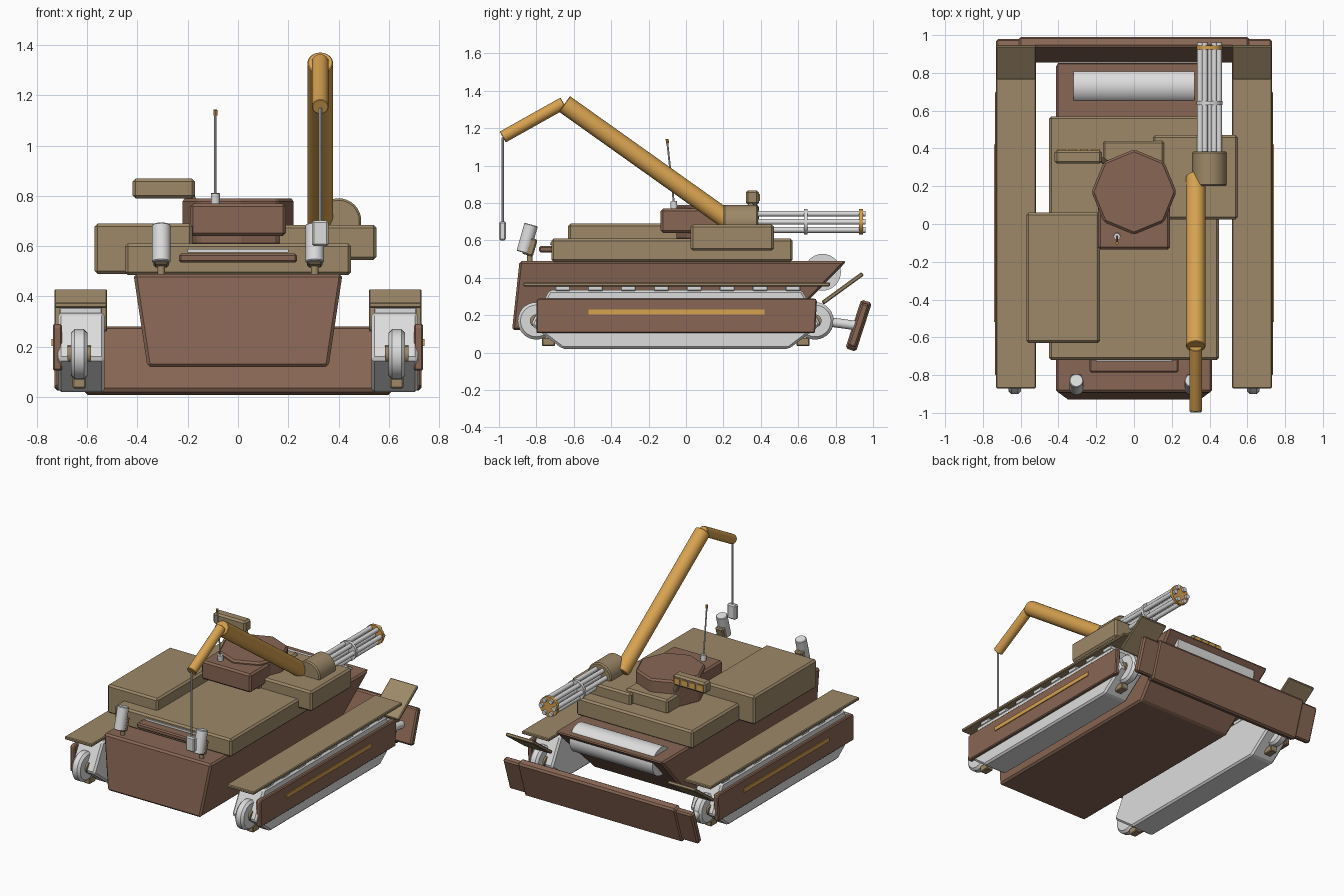
import bpy, bmesh, math
from mathutils import Vector, Matrix

if "Cube" in bpy.data.objects:
    bpy.data.objects.remove(bpy.data.objects["Cube"])

def mat(name, r, g, b):
    m = bpy.data.materials.new(name)
    m.diffuse_color = (r, g, b, 1)
    m.use_nodes = True
    m.node_tree.nodes["Principled BSDF"].inputs["Base Color"].default_value = m.diffuse_color
    return m

TAN = mat("tan", 0.34, 0.25, 0.14)
BROWN = mat("brown", 0.25, 0.135, 0.09)
WHITE = mat("light_grey", 0.72, 0.72, 0.72)
ORANGE = mat("orange", 0.68, 0.36, 0.08)

def finish(bm, name, m, bevel=0.0, smooth=False):
    bmesh.ops.recalc_face_normals(bm, faces=bm.faces)
    me = bpy.data.meshes.new(name)
    bm.to_mesh(me)
    bm.free()
    me.materials.append(m)
    ob = bpy.data.objects.new(name, me)
    bpy.context.collection.objects.link(ob)
    if bevel:
        b = ob.modifiers.new("bevel", 'BEVEL')
        b.width, b.segments, b.limit_method = bevel, 1, 'ANGLE'
    if smooth:
        bpy.ops.object.select_all(action='DESELECT')
        ob.select_set(True)
        bpy.context.view_layer.objects.active = ob
        bpy.ops.object.shade_smooth_by_angle(angle=math.radians(35))
    return ob

def box(name, m, x, y, z, bevel=0.012, tilt=0):
    """Box from (min, max) ranges, optionally tilted about the x axis."""
    c = Vector([(a + b) / 2 for a, b in (x, y, z)])
    s = [b - a for a, b in (x, y, z)]
    bm = bmesh.new()
    bmesh.ops.create_cube(bm, size=1, matrix=Matrix.Translation(c)
                          @ Matrix.Rotation(math.radians(tilt), 4, 'X') @ Matrix.Diagonal((*s, 1)))
    return finish(bm, name, m, bevel)

def rod(name, m, a, b, r, n=24, bevel=0.0, spin=0.0):
    """Cylinder between two points."""
    a, b = Vector(a), Vector(b)
    d = b - a
    M = (Matrix.Translation((a + b) / 2) @ d.to_track_quat('Z', 'Y').to_matrix().to_4x4()
         @ Matrix.Rotation(spin, 4, 'Z'))
    bm = bmesh.new()
    bmesh.ops.create_cone(bm, cap_ends=True, segments=n, radius1=r, radius2=r,
                          depth=d.length, matrix=M)
    return finish(bm, name, m, bevel, n > 8)

def prism(name, m, pts, x0, x1, width=None, bevel=0.012):
    """Side profile (y, z) extruded along x; width(z) optionally gives the half width."""
    bm = bmesh.new()
    rings = []
    for side, x in ((-1, x0), (1, x1)):
        rings.append([bm.verts.new((side * width(z) if width else x, y, z)) for y, z in pts])
        bm.faces.new(rings[-1])
    n = len(pts)
    for i in range(n):
        j = (i + 1) % n
        bm.faces.new((rings[0][i], rings[0][j], rings[1][j], rings[1][i]))
    return finish(bm, name, m, bevel)

# hull with tapered sides
prism("hull", BROWN, [(-0.93, 0.12), (-0.89, 0.49), (0.86, 0.49), (0.5, 0.12)], 0, 0,
      lambda z: 0.36 + (z - 0.12) * 0.15)
rod("nose_roller", WHITE, (-0.32, 0.73, 0.43), (0.32, 0.73, 0.43), 0.098, 32)

# deck and superstructure
box("deck", TAN, (-0.45, 0.45), (-0.72, 0.57), (0.485, 0.61))
box("left_deck_box", TAN, (-0.57, -0.18), (-0.63, 0.06), (0.49, 0.69))
box("right_deck_box", TAN, (0.10, 0.55), (0.025, 0.47), (0.545, 0.685))
box("turret_rear_box", TAN, (-0.165, 0.16), (0.25, 0.44), (0.6, 0.7))
box("turret_body", BROWN, (-0.19, 0.19), (-0.135, 0.15), (0.64, 0.77))
rod("turret_octagon", BROWN, (0, 0.17, 0.6), (0, 0.17, 0.79), 0.225, 8, 0.012)
box("rear_bar", BROWN, (-0.235, 0.235), (-0.785, -0.71), (0.535, 0.57), 0.008)
box("rear_strip", WHITE, (-0.2, 0.2), (-0.727, -0.71), (0.575, 0.588), 0)

# sensor head with orange lenses
box("sensor_head", TAN, (-0.42, -0.17), (0.32, 0.39), (0.79, 0.868))
rod("sensor_post", TAN, (-0.19, 0.35, 0.8), (-0.12, 0.31, 0.68), 0.015, 12)
for i in range(4):
    x = -0.385 + i * 0.06
    box("sensor_lens", ORANGE, (x - 0.022, x + 0.022), (0.387, 0.396), (0.81, 0.848), 0)

# antenna
rod("antenna_base", WHITE, (-0.09, -0.063, 0.765), (-0.09, -0.066, 0.81), 0.018, 12)
rod("antenna_rod", WHITE, (-0.09, -0.066, 0.81), (-0.09, -0.1, 1.125), 0.005, 8)
rod("antenna_tip", ORANGE, (-0.09, -0.0985, 1.12), (-0.09, -0.101, 1.142), 0.008, 8)

# crane
CX = 0.327
rod("crane_boom", ORANGE, (CX, 0.25, 0.69), (CX, -0.65, 1.33), 0.051, 32, 0.004)
rod("crane_jib", ORANGE, (CX, -0.655, 1.335), (CX, -0.98, 1.153), 0.033, 24, 0.003)
rod("crane_cable", WHITE, (CX, -0.98, 1.15), (CX, -0.98, 0.695), 0.006, 8)
box("crane_weight", WHITE, (CX - 0.033, CX + 0.033), (-0.999, -0.963), (0.6, 0.702), 0.008)

# rotary gun
GX, GZ = 0.4, 0.7
rod("gun_mount", TAN, (GX, 0.2, GZ), (GX, 0.385, GZ), 0.09, 32, 0.008)
for i in range(6):
    a = i * math.pi / 3
    x, z = GX + 0.05 * math.cos(a), GZ + 0.05 * math.sin(a)
    rod("gun_barrel", WHITE, (x, 0.37, z), (x, 0.96, z), 0.0155, 12)
rod("gun_spindle", WHITE, (GX, 0.37, GZ), (GX, 0.94, GZ), 0.016, 12)
rod("gun_middle_ring", WHITE, (GX, 0.63, GZ), (GX, 0.65, GZ), 0.069, 24)
rod("gun_muzzle_ring", ORANGE, (GX, 0.925, GZ), (GX, 0.945, GZ), 0.069, 24)

# everything mirrored left and right
POD = [(-0.83, 0.15), (-0.66, 0.02), (0.55, 0.02), (0.72, 0.15), (0.62, 0.335), (-0.73, 0.335)]
PANEL = [(-0.8, 0.105), (0.69, 0.105), (0.7, 0.28), (0.69, 0.29), (-0.79, 0.29), (-0.8, 0.28)]
for s, side in ((-1, "left"), (1, "right")):
    def span(a, b):
        return tuple(sorted((s * a, s * b)))
    # track pod, side panel and stripe
    prism(side + "_track_pod", WHITE, POD, *span(0.53, 0.715))
    prism(side + "_side_panel", BROWN, PANEL, *span(0.70, 0.736), bevel=0.006)
    box(side + "_panel_stripe", ORANGE, span(0.73, 0.742), (-0.52, 0.42), (0.203, 0.231), 0)
    # fender, teeth under it and raised flap
    box(side + "_fender", TAN, span(0.52, 0.73), (-0.87, 0.77), (0.355, 0.376), 0.005)
    for i in range(8):
        y = -0.66 + i * 0.176
        box(side + "_track_tooth", WHITE, span(0.54, 0.71), (y - 0.04, y + 0.04), (0.33, 0.357), 0.004)
    box(side + "_flap", TAN, span(0.52, 0.73), (0.705, 0.97), (0.333, 0.355), 0.005, 36)
    # end wheels with hubs
    for y in (-0.8, 0.69):
        rod(side + "_wheel", WHITE, (s * 0.598, y, 0.17), (s * 0.664, y, 0.17), 0.1, 28, 0.015)
        rod(side + "_wheel_hub", TAN, (s * 0.585, y, 0.17), (s * 0.677, y, 0.17), 0.035, 16)
    box(side + "_wheel_scraper", TAN, span(0.605, 0.657), (-0.77, -0.7), (0.035, 0.08), 0.005)
    box(side + "_front_scraper", TAN, span(0.605, 0.657), (0.59, 0.66), (0.035, 0.08), 0.005)
    # blade arm
    rod(side + "_blade_arm", WHITE, (s * 0.63, 0.69, 0.175), (s * 0.63, 0.91, 0.145), 0.025, 16)
    # lamps
    rod(side + "_lamp", WHITE, (s * 0.305, -0.87, 0.535), (s * 0.305, -0.828, 0.685), 0.037, 24, 0.004)
    box(side + "_lamp_bracket", TAN, span(0.275, 0.335), (-0.868, -0.805), (0.52, 0.615), 0.008, -16)
    rod(side + "_lamp_foot", TAN, (s * 0.305, -0.835, 0.47), (s * 0.305, -0.835, 0.55), 0.015, 12)

# tilted blade
box("blade", BROWN, (-0.61, 0.61), (0.893, 0.953), (0.008, 0.282), 0.012, -18)
box("blade_ends", BROWN, (-0.73, 0.73), (0.9, 0.945), (0.025, 0.268), 0.01, -18)
